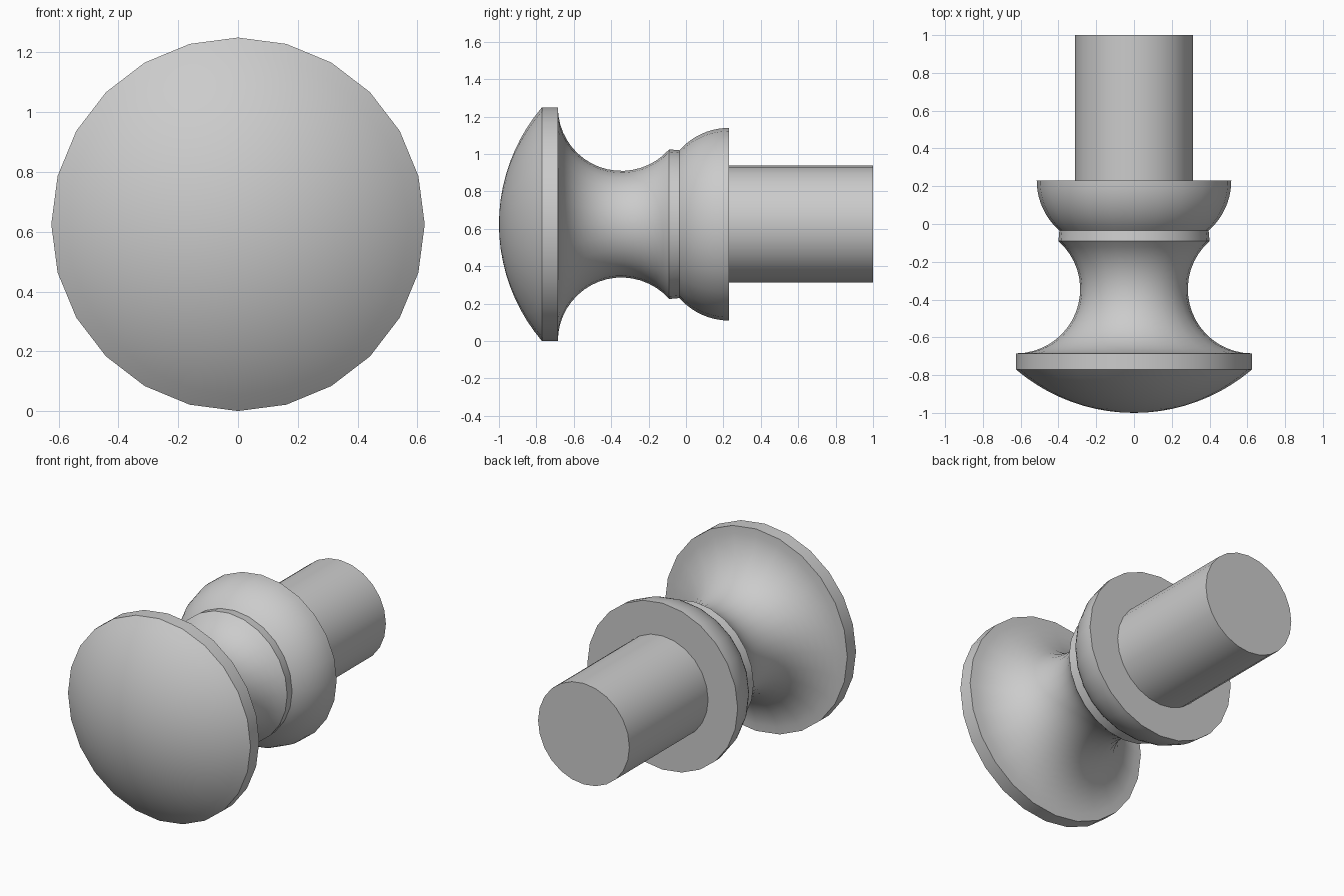
import bpy
import bmesh
from math import sin, cos, asin, sqrt, pi, tau

SIDES = 24
HEAD_R = 0.625
AXIS_Z = HEAD_R

cube = bpy.data.objects.get("Cube")
if cube:
    bpy.data.objects.remove(cube, do_unlink=True)

grey = bpy.data.materials.new("plain_grey")
grey.use_nodes = True
colour = (0.6, 0.6, 0.6, 1.0)
grey.diffuse_color = colour
grey.node_tree.nodes["Principled BSDF"].inputs["Base Color"].default_value = colour


def arc(centre, radius, start, end, steps):
    """Profile points (y, r) on a circle, angles measured from the +y direction."""
    angles = [start + (end - start) * i / steps for i in range(steps + 1)]
    return [(centre[0] + radius * cos(a), centre[1] + radius * sin(a)) for a in angles]


def lathe(name, profile):
    """Turn a (y, r) profile around the long axis, running front to back."""
    bm = bmesh.new()
    rings = []
    for y, r in profile:
        if r < 1e-4:
            rings.append([bm.verts.new((0, y, AXIS_Z))] * SIDES)
        else:
            rings.append([bm.verts.new((r * sin(tau * j / SIDES), y, AXIS_Z + r * cos(tau * j / SIDES)))
                          for j in range(SIDES)])
    for front, back in zip(rings, rings[1:]):
        for j in range(SIDES):
            k = (j + 1) % SIDES
            corners = dict.fromkeys((front[j], front[k], back[k], back[j]))
            bm.faces.new(list(corners))
    mesh = bpy.data.meshes.new(name)
    bm.to_mesh(mesh)
    bm.free()
    mesh.materials.append(grey)
    obj = bpy.data.objects.new(name, mesh)
    bpy.context.collection.objects.link(obj)
    bpy.ops.object.select_all(action="DESELECT")
    obj.select_set(True)
    bpy.context.view_layer.objects.active = obj
    bpy.ops.object.shade_smooth_by_angle(angle=pi / 6)
    return obj


# Lengthwise positions of the joints, front to back
RIM_FRONT, RIM_BACK = -0.77, -0.685
COLLAR_FRONT, COLLAR_BACK = -0.09, -0.035
BASE_BACK, SHAFT_END = 0.23, 1.0
COLLAR_R, BASE_R, SHAFT_R = 0.395, 0.515, 0.3125

# Domed face of the knob
depth = RIM_FRONT + 1
dome_r = (HEAD_R ** 2 + depth ** 2) / (2 * depth)
half = asin(HEAD_R / dome_r)
lathe("knob_dome", arc((dome_r - 1, 0), dome_r, pi, pi - half, 10))

# Straight rim
lathe("knob_rim", [(RIM_FRONT, HEAD_R), (RIM_BACK, HEAD_R)])

# Hollow waist, a circular cove cut in from the rim radius
cove_r = 0.34
cove_y = RIM_BACK + cove_r
cove_end = -asin(sqrt(1 - ((COLLAR_FRONT - cove_y) / cove_r) ** 2))
neck = arc((cove_y, HEAD_R), cove_r, -pi, cove_end, 18)
lathe("neck", neck)

# Thin collar band
lathe("collar", [neck[-1], (COLLAR_BACK, COLLAR_R)])

# Flaring base with a flat back
run, rise = BASE_BACK - COLLAR_BACK, BASE_R - COLLAR_R
bowl_r = (run ** 2 + rise ** 2) / (2 * rise)
bowl = arc((BASE_BACK, BASE_R - bowl_r), bowl_r, pi / 2 + asin(run / bowl_r), pi / 2, 10)
lathe("base", bowl + [(BASE_BACK, SHAFT_R)])

# Mounting shaft with a flat end
lathe("shaft", [(BASE_BACK, SHAFT_R), (SHAFT_END, SHAFT_R), (SHAFT_END, 0)])
